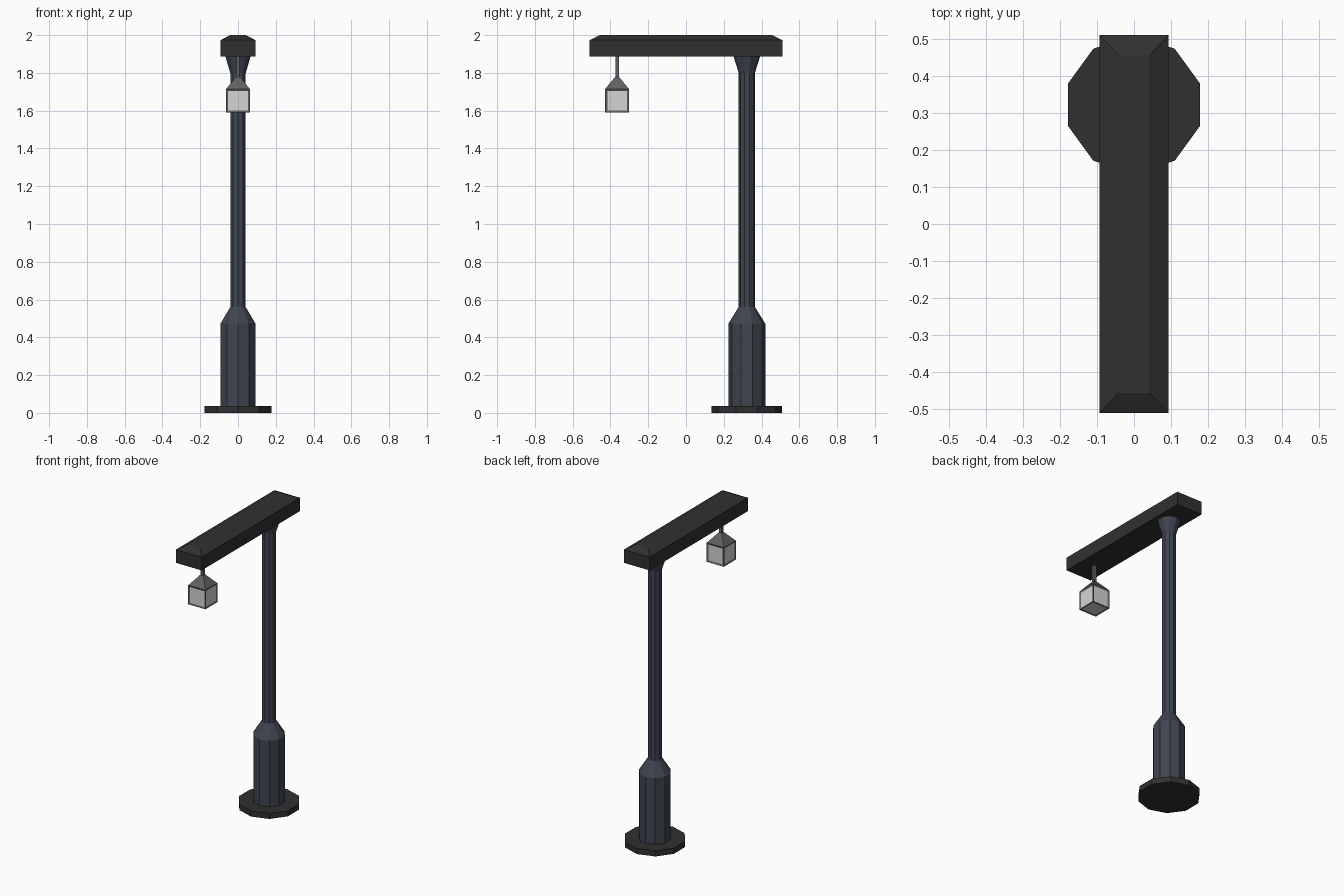
import bpy
import bmesh
from math import cos, sin, pi, sqrt
from mathutils import Matrix

cube = bpy.data.objects.get("Cube")
if cube:
    bpy.data.objects.remove(cube, do_unlink=True)

POST_Y = 0.322
LAMP_Y = -0.365


def material(name, rgb):
    mat = bpy.data.materials.new(name)
    mat.use_nodes = True
    color = (*rgb, 1.0)
    mat.diffuse_color = color
    mat.node_tree.nodes["Principled BSDF"].inputs["Base Color"].default_value = color
    return mat


black = material("black iron", (0.03, 0.03, 0.03))
blue = material("blue grey steel", (0.05, 0.058, 0.08))
grey = material("lantern grey", (0.12, 0.12, 0.12))
glass = material("pale glass", (0.66, 0.66, 0.66))


def finish(name, bm, *mats):
    bmesh.ops.recalc_face_normals(bm, faces=bm.faces)
    mesh = bpy.data.meshes.new(name)
    bm.to_mesh(mesh)
    bm.free()
    for mat in mats:
        mesh.materials.append(mat)
    obj = bpy.data.objects.new(name, mesh)
    bpy.context.collection.objects.link(obj)
    return obj


def loft(name, rings, mat):
    """Skin a stack of equal-sided rings and cap both ends."""
    bm = bmesh.new()
    loops = [[bm.verts.new(p) for p in ring] for ring in rings]
    n = len(loops[0])
    for low, high in zip(loops, loops[1:]):
        for i in range(n):
            j = (i + 1) % n
            bm.faces.new((low[i], low[j], high[j], high[i]))
    bm.faces.new(loops[0][::-1])
    bm.faces.new(loops[-1])
    return finish(name, bm, mat)


def polygon(y, radius, z, sides=10):
    angles = [pi / 2 + 2 * pi * i / sides for i in range(sides)]
    return [(radius * cos(a), y + radius * sin(a), z) for a in angles]


def rectangle(y, hx, hy, z):
    return [(sx * hx, y + sy * hy, z)
            for sx, sy in ((-1, -1), (1, -1), (1, 1), (-1, 1))]


# Ten-sided foot plate and post
loft("foot_plate", [polygon(POST_Y, 0.187, z) for z in (0, 0.037)], black)
profile = [(0.098, 0.037), (0.098, 0.472), (0.043, 0.56),
           (0.043, 1.80), (0.07, 1.886)]
loft("post", [polygon(POST_Y, r, z) for r, z in profile], blue)

# Overhead beam with chamfered top
loft("beam", [rectangle(0, 0.093, 0.51, 1.886),
              rectangle(0, 0.093, 0.51, 1.973),
              rectangle(0, 0.042, 0.456, 2.0)], black)

# Hanging rod and lantern roof
loft("hanging_rod", [rectangle(LAMP_Y, 0.009, 0.009, z) for z in (1.77, 1.886)], grey)
loft("lantern_roof", [rectangle(LAMP_Y, 0.062, 0.062, 1.716),
                      rectangle(LAMP_Y, 0.011, 0.011, 1.778)], grey)

# Lantern box with recessed panes on the sides and underside
bm = bmesh.new()
bmesh.ops.create_cube(bm, size=0.125, matrix=Matrix.Translation((0, LAMP_Y, 1.6535)))
bm.normal_update()
panes = [f for f in bm.faces if f.normal.z < 0.5]
bmesh.ops.inset_individual(bm, faces=panes, thickness=0.015, depth=-0.004)
for face in panes:
    face.material_index = 1
finish("lantern_box", bm, grey, glass)
